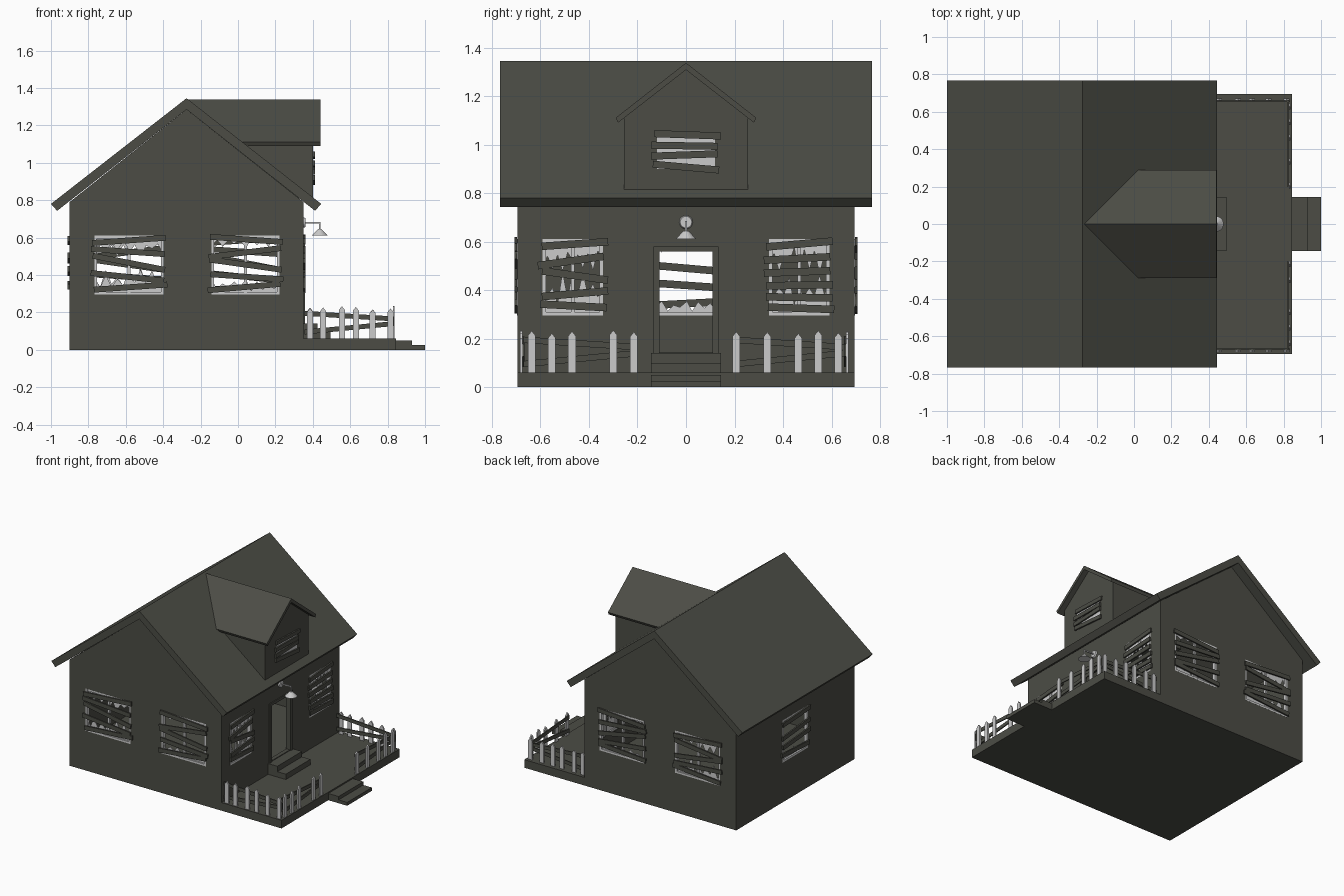
import bpy, bmesh, math, random
from mathutils import Matrix, Vector

if "Cube" in bpy.data.objects:
    bpy.data.objects.remove(bpy.data.objects["Cube"])

random.seed(4)


def material(name, rgb):
    m = bpy.data.materials.new(name)
    m.diffuse_color = (*rgb, 1)
    m.use_nodes = True
    m.node_tree.nodes["Principled BSDF"].inputs["Base Color"].default_value = m.diffuse_color
    return m


DARK = material("dark weathered wood", (0.072, 0.073, 0.060))
PALE = material("pale grey", (0.60, 0.60, 0.60))


def finish(name, bm, mat):
    bmesh.ops.recalc_face_normals(bm, faces=bm.faces)
    me = bpy.data.meshes.new(name)
    bm.to_mesh(me)
    bm.free()
    me.materials.append(mat)
    ob = bpy.data.objects.new(name, me)
    bpy.context.collection.objects.link(ob)
    return ob


def add_box(bm, lo, hi, mat=Matrix(), tilt=0):
    lo, hi = Vector(lo), Vector(hi)
    s = hi - lo
    m = (mat @ Matrix.Translation((lo + hi) / 2) @ Matrix.Rotation(tilt, 4, 'Y')
         @ Matrix.Diagonal((s.x, s.y, s.z, 1)))
    bmesh.ops.create_cube(bm, size=1, matrix=m)


def box(name, lo, hi, mat=DARK):
    bm = bmesh.new()
    add_box(bm, lo, hi)
    return finish(name, bm, mat)


def add_prism(bm, pts, d0, d1, mat):
    """Outline in local x/z, extruded along local y."""
    a = [bm.verts.new(mat @ Vector((p[0], d0, p[1]))) for p in pts]
    b = [bm.verts.new(mat @ Vector((p[0], d1, p[1]))) for p in pts]
    bm.faces.new(a)
    bm.faces.new(b[::-1])
    n = len(pts)
    for i in range(n):
        bm.faces.new((a[i], b[i], b[(i + 1) % n], a[(i + 1) % n]))


def prism(name, pts, d0, d1, mat=Matrix(), colour=DARK):
    bm = bmesh.new()
    add_prism(bm, pts, d0, d1, mat)
    return finish(name, bm, colour)


def plane_frame(u, out, origin):
    """Local x runs along a wall, local y points outward, local z is up."""
    m = Matrix((u, out, (0, 0, 1))).transposed().to_4x4()
    m.translation = Vector(origin)
    return m


CX = -0.275
FRONT = plane_frame((1, 0, 0), (0, -1, 0), (0, -0.695, 0))
REAR = plane_frame((1, 0, 0), (0, 1, 0), (0, 0.695, 0))
RIGHT = plane_frame((0, 1, 0), (1, 0, 0), (0.35, 0, 0))
BACK = plane_frame((0, -1, 0), (-1, 0, 0), (-0.90, 0, 0))
DORMER = plane_frame((0, 1, 0), (1, 0, 0), (0.40, 0, 0))

# Window list: name, wall, centre, half width, glass depth, boards (height, tilt)
LEFT_B = [(.585, 4), (.525, -4), (.465, -11), (.39, -6), (.335, 4)]
RIGHT_B = [(.59, -4), (.52, 7), (.455, -8), (.39, -4), (.335, 5)]
WINDOWS = [
    ("front_left", FRONT, -.583, .185, .10, LEFT_B),
    ("front_right", FRONT, .04, .183, .06, RIGHT_B),
    ("rear_left", REAR, -.583, .185, .10, RIGHT_B),
    ("rear_right", REAR, .04, .183, .06, LEFT_B),
    ("porch_left", RIGHT, -.467, .125, .13, [(.59, 4), (.52, 8), (.46, -8), (.385, 5), (.335, -3)]),
    ("porch_right", RIGHT, .467, .125, .13,
     [(.59, 5), (.53, 3), (.475, 2), (.42, 1), (.37, -1), (.325, -2)]),
    ("back", BACK, 0, .15, .05, [(.585, 3), (.49, 5), (.42, 4), (.345, -3)]),
]
Z0, Z1 = .295, .61

# House shell: solid gabled block, hollowed and pierced
body = prism("house_walls", [(-.90, 0), (.35, 0), (.35, .79), (CX, 1.285), (-.90, .79)], -.695, .695)
cutters = [prism("cavity", [(-.87, .14), (.32, .14), (.32, .78), (CX, 1.24), (-.87, .78)], -.665, .665)]
for name, wall, c, hw, g, boards in WINDOWS:
    bm = bmesh.new()
    add_box(bm, (c - hw, -.06, Z0), (c + hw, .05, Z1), wall)
    cutters.append(finish("hole_" + name, bm, DARK))
cutters.append(box("hole_door", (.28, -.11, .145), (.4, .11, .56)))
for c in cutters:
    mod = body.modifiers.new("cut", 'BOOLEAN')
    mod.operation, mod.solver, mod.object = 'DIFFERENCE', 'EXACT', c
bpy.context.view_layer.update()
shell = bpy.data.meshes.new_from_object(body.evaluated_get(bpy.context.evaluated_depsgraph_get()))
body.modifiers.clear()
body.data = shell
shell.materials.clear()
shell.materials.append(DARK)
for c in cutters:
    bpy.data.objects.remove(c)


def board_up(name, wall, c, hw, boards, h):
    bm = bmesh.new()
    for z, tilt in boards:
        s = random.uniform(-.01, .01)
        add_box(bm, (c - hw - .012 + s, .001, z - h / 2), (c + hw + .012 + s, .012, z + h / 2),
                wall, -math.radians(tilt))
    finish(name + "_boards", bm, DARK)


def add_shards(bm, wall, x0, x1, z, depth, direction):
    """Broken glass edge: jagged outline growing from the sill or the head."""
    n = 6
    pts = [(x0, z)]
    for i in range(n + 1):
        k = random.uniform(.35, .7) if i % 2 else random.uniform(.8, 1.45)
        pts.append((x0 + (x1 - x0) * i / n, z + direction * depth * k))
    pts.append((x1, z))
    add_prism(bm, pts, -.016, -.012, wall)


# Window frames, broken panes and nailed boards
for name, wall, c, hw, g, boards in WINDOWS:
    bm = bmesh.new()
    t = .014
    for x in (c - hw, c + hw - t):
        add_box(bm, (x, -.025, Z0), (x + t, .001, Z1), wall)
    for z in (Z0, Z1 - t):
        add_box(bm, (c - hw, -.025, z), (c + hw, .0005, z + t), wall)
    if name != "back":
        add_box(bm, (c - t / 2, -.022, Z0), (c + t / 2, -.004, Z1), wall)
    finish(name + "_window_frame", bm, PALE)
    bm = bmesh.new()
    for x0, x1 in ((c - hw, c), (c, c + hw)):
        add_shards(bm, wall, x0, x1, Z0, g, 1)
        add_shards(bm, wall, x0, x1, Z1, g * .8, -1)
    finish(name + "_broken_glass", bm, PALE)
    board_up(name, wall, c, hw, boards, .031)

# Main roof
prism("main_roof", [(CX, 1.345), (.445, .78), (.412, .743), (CX, 1.285), (-.967, .743), (-1, .78)],
      -.767, .767)

# Dormer
prism("dormer_walls", [(-.255, .81), (.255, .81), (.255, 1.11), (0, 1.31), (-.255, 1.11)],
      -.60, 0, DORMER)
prism("dormer_roof", [(0, 1.337), (.29, 1.11), (.28, 1.09), (0, 1.308), (-.28, 1.09), (-.29, 1.11)],
      -.67, .04, DORMER)
bm = bmesh.new()
add_box(bm, (-.12, -.01, .90), (.12, .001, 1.045), DORMER)
finish("dormer_window", bm, PALE)
board_up("dormer", DORMER, 0, .125, [(1.04, -2), (.995, -1), (.957, 2), (.907, -5)], .029)

# Porch and steps
box("porch_deck", (.35, -.695, 0), (.845, .695, .06))
for name, x0, x1, z0, z1 in (("porch_step_upper", .845, .93, 0, .05), ("porch_step_lower", .93, 1, 0, .025),
                             ("door_step_upper", .35, .425, .06, .14), ("door_step_lower", .425, .495, .06, .10)):
    box(name, (x0, -.145, z0), (x1, .145, z1))

# Door frame
bm = bmesh.new()
for y in (-.135, .11):
    add_box(bm, (.32, y, .14), (.357, y + .025, .58))
add_box(bm, (.32, -.11, .56), (.357, .11, .58))
finish("door_frame", bm, DARK)

# Picket fence: two sides and two halves of the porch edge
SIDE = [.385, .455, .555, .63, .72, .815]
FENCES = [
    ("fence_front", plane_frame((1, 0, 0), (0, -1, 0), (0, -.675, 0)), SIDE, .355, .835),
    ("fence_rear", plane_frame((1, 0, 0), (0, 1, 0), (0, .66, 0)), SIDE, .355, .835),
    ("fence_left", plane_frame((0, 1, 0), (1, 0, 0), (.828, 0, 0)), [-.636, -.553, -.47, -.30, -.215], -.67, -.20),
    ("fence_right", plane_frame((0, 1, 0), (1, 0, 0), (.828, 0, 0)), [.207, .335, .463, .545, .628], .20, .655),
]
for name, wall, spots, a, b in FENCES:
    bm = bmesh.new()
    for x in spots:
        h = random.uniform(.215, .235)
        w = .016
        add_prism(bm, [(x - w, .06), (x + w, .06), (x + w, h - .02), (x, h), (x - w, h - .02)], 0, .01, wall)
    finish(name + "_pickets", bm, PALE)
    bm = bmesh.new()
    for za, zb in ((.195, .165), (.095, .14)):
        add_prism(bm, [(a, za - .013), (b, zb - .013), (b, zb + .013), (a, za + .013)], -.009, -.001, wall)
    finish(name + "_rails", bm, DARK)

# Porch lamp: wall disc, bent arm and cone shade
bm = bmesh.new()
bmesh.ops.create_cone(bm, cap_ends=True, segments=20, radius1=.028, radius2=.024, depth=.01,
                      matrix=Matrix.Translation((.355, 0, .68)) @ Matrix.Rotation(math.pi / 2, 4, 'Y'))
add_box(bm, (.355, -.004, .676), (.441, .004, .684))
add_box(bm, (.433, -.004, .635), (.441, .004, .684))
bmesh.ops.create_cone(bm, cap_ends=True, segments=20, radius1=.042, radius2=.01, depth=.033,
                      matrix=Matrix.Translation((.437, 0, .628)))
finish("porch_lamp", bm, PALE)
